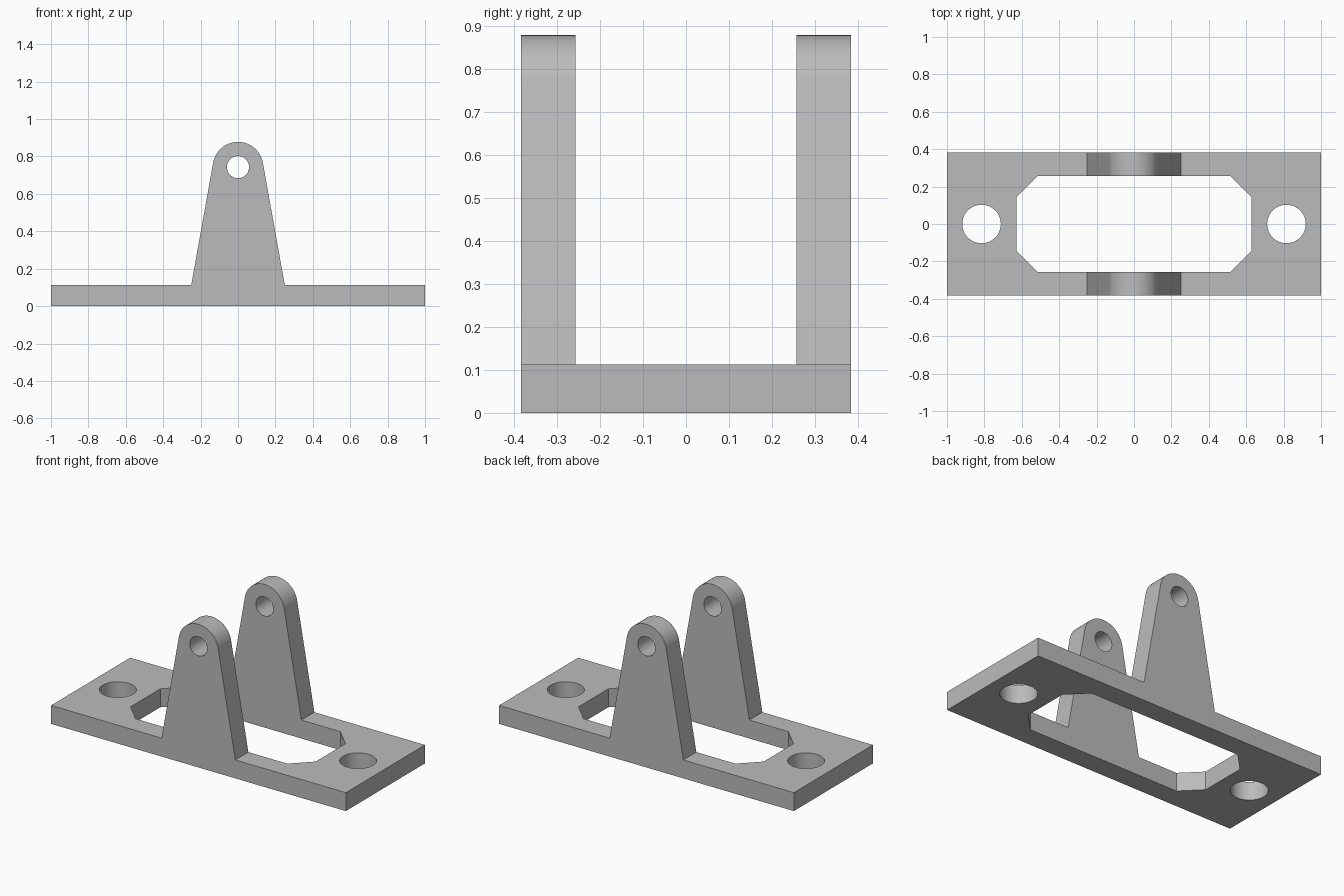
import bpy, bmesh
from math import sin, cos, pi, atan2, acos, hypot, radians
from mathutils import Matrix, Vector

if "Cube" in bpy.data.objects:
    bpy.data.objects.remove(bpy.data.objects["Cube"])

LENGTH, DEPTH, THICK = 2.0, 0.766, 0.113
LUG_DEPTH, LUG_BASE, LUG_RADIUS, PIN_Z = 0.126, 0.25, 0.135, 0.743

grey = bpy.data.materials.new("plain grey")
grey.use_nodes = True
colour = (0.5, 0.5, 0.5, 1)
grey.diffuse_color = colour
grey.node_tree.nodes["Principled BSDF"].inputs["Base Color"].default_value = colour


def arc(cx, cy, r, start=0, end=2 * pi, n=48, closed=True):
    steps = n if closed else n - 1
    return [(cx + r * cos(start + (end - start) * i / steps),
             cy + r * sin(start + (end - start) * i / steps)) for i in range(n)]


def extruded(name, loops, height, matrix):
    """Fill an outline with holes, extrude it, and place it."""
    bm = bmesh.new()
    for loop in loops:
        verts = [bm.verts.new((x, y, 0)) for x, y in loop]
        for a, b in zip(verts, verts[1:] + verts[:1]):
            bm.edges.new((a, b))
    bmesh.ops.triangle_fill(bm, edges=bm.edges[:], use_beauty=True, use_dissolve=False)
    ret = bmesh.ops.extrude_face_region(bm, geom=bm.faces[:], use_keep_orig=True)
    top = [v for v in ret["geom"] if isinstance(v, bmesh.types.BMVert)]
    bmesh.ops.translate(bm, verts=top, vec=Vector((0, 0, height)))
    bmesh.ops.transform(bm, matrix=matrix, verts=bm.verts[:])
    bmesh.ops.recalc_face_normals(bm, faces=bm.faces[:])
    mesh = bpy.data.meshes.new(name)
    bm.to_mesh(mesh)
    bm.free()
    mesh.materials.append(grey)
    obj = bpy.data.objects.new(name, mesh)
    bpy.context.collection.objects.link(obj)
    bpy.ops.object.select_all(action="DESELECT")
    obj.select_set(True)
    bpy.context.view_layer.objects.active = obj
    bpy.ops.object.shade_smooth_by_angle(angle=radians(30))
    return obj


# Base plate with a chamfered opening and two bolt holes
w, d = LENGTH / 2, DEPTH / 2
outline = [(-w, -d), (w, -d), (w, d), (-w, d)]
ox, oy, cx, cy = 0.628, d - LUG_DEPTH, 0.515, 0.144
opening = [(ox, -cy), (ox, cy), (cx, oy), (-cx, oy),
           (-ox, cy), (-ox, -cy), (-cx, -oy), (cx, -oy)]
bolt_holes = [arc(s * 0.815, 0, 0.103) for s in (-1, 1)]
extruded("base_plate", [outline, opening, *bolt_holes], THICK, Matrix())

# Tapered lugs, with sides tangent to the rounded top, and a pin hole
drop = PIN_Z - THICK
tangent = atan2(-drop, LUG_BASE) + acos(LUG_RADIUS / hypot(LUG_BASE, drop))
lug = [(-LUG_BASE, THICK), (LUG_BASE, THICK)]
lug += arc(0, PIN_Z, LUG_RADIUS, tangent, pi - tangent, 32, closed=False)
pin_hole = arc(0, PIN_Z, 0.059)
upright = Matrix.Rotation(pi / 2, 4, "X")
for name, back in (("front_lug", -oy), ("rear_lug", d)):
    extruded(name, [lug, pin_hole], LUG_DEPTH, Matrix.Translation((0, back, 0)) @ upright)
